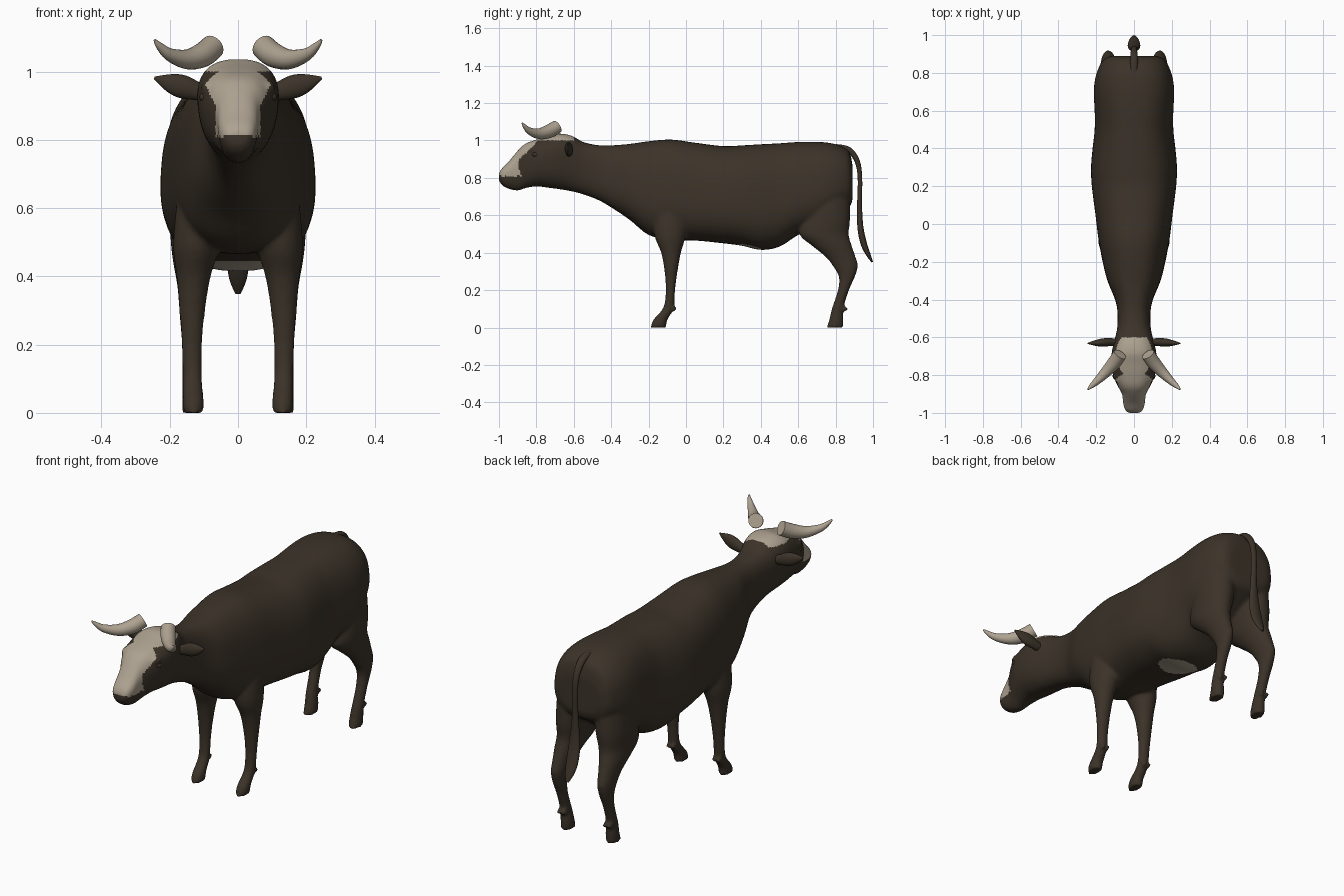
import bpy, bmesh, math
from mathutils import Vector, Matrix

cube = bpy.data.objects.get("Cube")
if cube:
    bpy.data.objects.remove(cube, do_unlink=True)

X, Y, Z = Vector((1, 0, 0)), Vector((0, 1, 0)), Vector((0, 0, 1))


def make_material(name, rgb):
    mat = bpy.data.materials.new(name)
    mat.use_nodes = True
    mat.diffuse_color = (*rgb, 1)
    bsdf = mat.node_tree.nodes["Principled BSDF"]
    bsdf.inputs["Base Color"].default_value = (*rgb, 1)
    bsdf.inputs["Roughness"].default_value = 0.8
    return mat


hide = make_material("dark brown hide", (0.045, 0.033, 0.022))
cream = make_material("cream", (0.42, 0.36, 0.28))


def refine(rows, steps=4):
    """Smooth interpolation through rows of numbers."""
    out = []
    for i in range(len(rows) - 1):
        a, b, c, d = (rows[max(i - 1, 0)], rows[i], rows[i + 1],
                      rows[min(i + 2, len(rows) - 1)])
        for k in range(steps):
            t = k / steps
            out.append([q + 0.5 * t * (r - p + t * (2 * p - 5 * q + 4 * r - s
                        + t * (3 * (q - r) + s - p)))
                        for p, q, r, s in zip(a, b, c, d)])
    return out + [list(rows[-1])]


def ring(centre, u, v, a, b, power=1.0, egg=0.0, count=32):
    """Rounded cross-section; egg widens the side opposite to v."""
    pts = []
    for i in range(count):
        t = 2 * math.pi * i / count
        c, s = math.cos(t), math.sin(t)
        c = math.copysign(abs(c) ** power, c)
        s = math.copysign(abs(s) ** power, s)
        pts.append(centre + u * (a * c * (1 - egg * s)) + v * (b * s))
    return pts


def loft(bm, rings):
    loops = [[bm.verts.new(p) for p in r] for r in rings]
    for lo, hi in zip(loops, loops[1:]):
        for i in range(len(lo)):
            j = (i + 1) % len(lo)
            bm.faces.new((lo[i], lo[j], hi[j], hi[i]))
    bm.faces.new(loops[0])
    bm.faces.new(loops[-1])


def tube(bm, rows, side, mirror=1):
    """Tube along x, y, z rows with a width along side and a thickness."""
    rows = refine(rows)
    pts = [Vector((r[0] * mirror, r[1], r[2])) for r in rows]
    axis = Vector((side.x * mirror, side.y, side.z))
    rings = []
    for i, row in enumerate(rows):
        t = (pts[min(i + 1, len(pts) - 1)] - pts[max(i - 1, 0)]).normalized()
        u = (axis - t * axis.dot(t)).normalized()
        rings.append(ring(pts[i], u, t.cross(u), row[3], row[4], count=20))
    loft(bm, rings)


def blob(bm, centre, size):
    bmesh.ops.create_uvsphere(bm, u_segments=20, v_segments=12, radius=1,
                              matrix=Matrix.LocRotScale(Vector(centre), None, Vector(size)))


def make_object(name, bm, mats):
    bmesh.ops.recalc_face_normals(bm, faces=bm.faces)
    mesh = bpy.data.meshes.new(name)
    bm.to_mesh(mesh)
    bm.free()
    for m in mats:
        mesh.materials.append(m)
    obj = bpy.data.objects.new(name, mesh)
    bpy.context.collection.objects.link(obj)
    return obj


def shade(obj):
    bpy.ops.object.select_all(action='DESELECT')
    obj.select_set(True)
    bpy.context.view_layer.objects.active = obj
    bpy.ops.object.shade_smooth_by_angle(angle=math.radians(50))


# Head, neck and trunk: y, top, bottom, half width
trunk = [
    (-1.0, .825, .785, .03), (-.985, .85, .762, .046), (-.95, .885, .742, .056),
    (-.9, .945, .732, .062), (-.86, .982, .745, .083), (-.8, 1.005, .755, .108),
    (-.74, 1.022, .748, .116), (-.68, 1.037, .74, .115), (-.61, 1.025, .728, .1),
    (-.55, .992, .712, .088), (-.47, .975, .682, .087), (-.4, .974, .642, .1),
    (-.3, .982, .575, .14), (-.2, .996, .495, .165), (-.08, 1.005, .468, .187),
    (.05, .988, .465, .203), (.2, .97, .45, .222), (.3, .974, .437, .226),
    (.4, .98, .415, .218), (.5, .985, .432, .207), (.6, .992, .495, .207),
    (.7, .993, .53, .212), (.78, .985, .58, .202), (.84, .965, .62, .18),
    (.875, .935, .645, .155), (.89, .87, .68, .12)]
bm = bmesh.new()
rings = []
for y, top, bottom, half in refine(trunk):
    egg = max(-.16, min(.07, (y + .45) * .9))
    rings.append(ring(Vector((0, y, (top + bottom) / 2)), X, Z, half,
                      (top - bottom) / 2, .8, egg, 48))
loft(bm, rings)

# Legs: z, y, depth radius, x, width radius
front_leg = [
    (.66, -.08, .09, .1, .075), (.5, -.085, .085, .12, .07), (.4, -.08, .053, .13, .05),
    (.3, -.08, .035, .134, .038), (.2, -.083, .025, .135, .03), (.12, -.09, .027, .134, .028),
    (.08, -.108, .032, .133, .029), (.04, -.138, .038, .131, .031), (0, -.148, .042, .131, .031)]
hind_leg = [
    (.82, .74, .13, .1, .09), (.6, .75, .128, .115, .085), (.5, .738, .132, .122, .075),
    (.44, .778, .108, .13, .06), (.38, .825, .081, .134, .045), (.33, .852, .068, .136, .038),
    (.27, .86, .043, .137, .033), (.2, .842, .03, .137, .028), (.1, .81, .031, .135, .028),
    (.05, .805, .037, .132, .031), (0, .796, .044, .132, .031)]
for mirror in (1, -1):
    for leg, heel in ((front_leg, -.07), (hind_leg, .845)):
        loft(bm, [ring(Vector((x * mirror, y, z)), X, Y, rx, ry)
                  for z, y, ry, x, rx in refine(leg)])
        for offset in (-.014, .014):
            blob(bm, (.134 * mirror + offset, heel, .1), (.011, .022, .015))
    # Brow ridge
    blob(bm, (.088 * mirror, -.8, .95), (.022, .04, .022))

body = make_object("body", bm, [hide, cream])
remesh = body.modifiers.new("Blend", 'REMESH')
remesh.mode = 'VOXEL'
remesh.voxel_size = .009
soften = body.modifiers.new("Soften", 'SMOOTH')
soften.factor = .5
soften.iterations = 6
graph = bpy.context.evaluated_depsgraph_get()
mesh = bpy.data.meshes.new_from_object(body.evaluated_get(graph))
body.modifiers.clear()
body.data = mesh
mesh.materials.clear()
mesh.materials.append(hide)
mesh.materials.append(cream)

# Cream blaze on the face and a cream patch on the belly
for face in mesh.polygons:
    x, y, z = face.center
    width = .066 + max(0, min(.036, (z - .9) * .5))
    floor = .81 if y < -.87 else min(1.0, .9 + (y + .87) * 1.3)
    blaze = y < -.6 and z > floor and abs(x) < width
    belly = face.normal.z < -.4 and (x / .1) ** 2 + ((y - .34) / .09) ** 2 < 1
    face.material_index = int(blaze or belly)
    face.use_smooth = True

# Tail with a broad tuft
bm = bmesh.new()
tube(bm, [(0, .8, .965, .02, .016), (0, .87, .95, .02, .016), (0, .915, .89, .017, .014),
          (0, .93, .8, .015, .012), (0, .928, .66, .018, .013), (0, .932, .54, .03, .016),
          (0, .95, .45, .033, .017), (0, .975, .39, .025, .012), (0, .996, .35, .008, .004)], X)
shade(make_object("tail", bm, [hide]))

for mirror, label in ((1, "left"), (-1, "right")):
    # Leaf-shaped ear
    bm = bmesh.new()
    tube(bm, [(.07, -.63, .935, .022, .02), (.11, -.625, .94, .025, .02),
              (.16, -.627, .955, .034, .022), (.2, -.63, .967, .027, .016),
              (.245, -.632, .982, .004, .003)], Z, mirror)
    shade(make_object(label + "_ear", bm, [hide]))

    # Curved horn
    bm = bmesh.new()
    tube(bm, [(.074, -.69, 1.073, .036, .036), (.105, -.735, 1.048, .036, .036),
              (.15, -.785, 1.036, .029, .029), (.2, -.835, 1.05, .019, .019),
              (.23, -.862, 1.075, .011, .011), (.244, -.876, 1.093, .004, .004)], Z, mirror)
    shade(make_object(label + "_horn", bm, [cream]))

    # Eye
    bm = bmesh.new()
    blob(bm, (.1 * mirror, -.805, .925), (.013, .018, .013))
    shade(make_object(label + "_eye", bm, [hide]))
